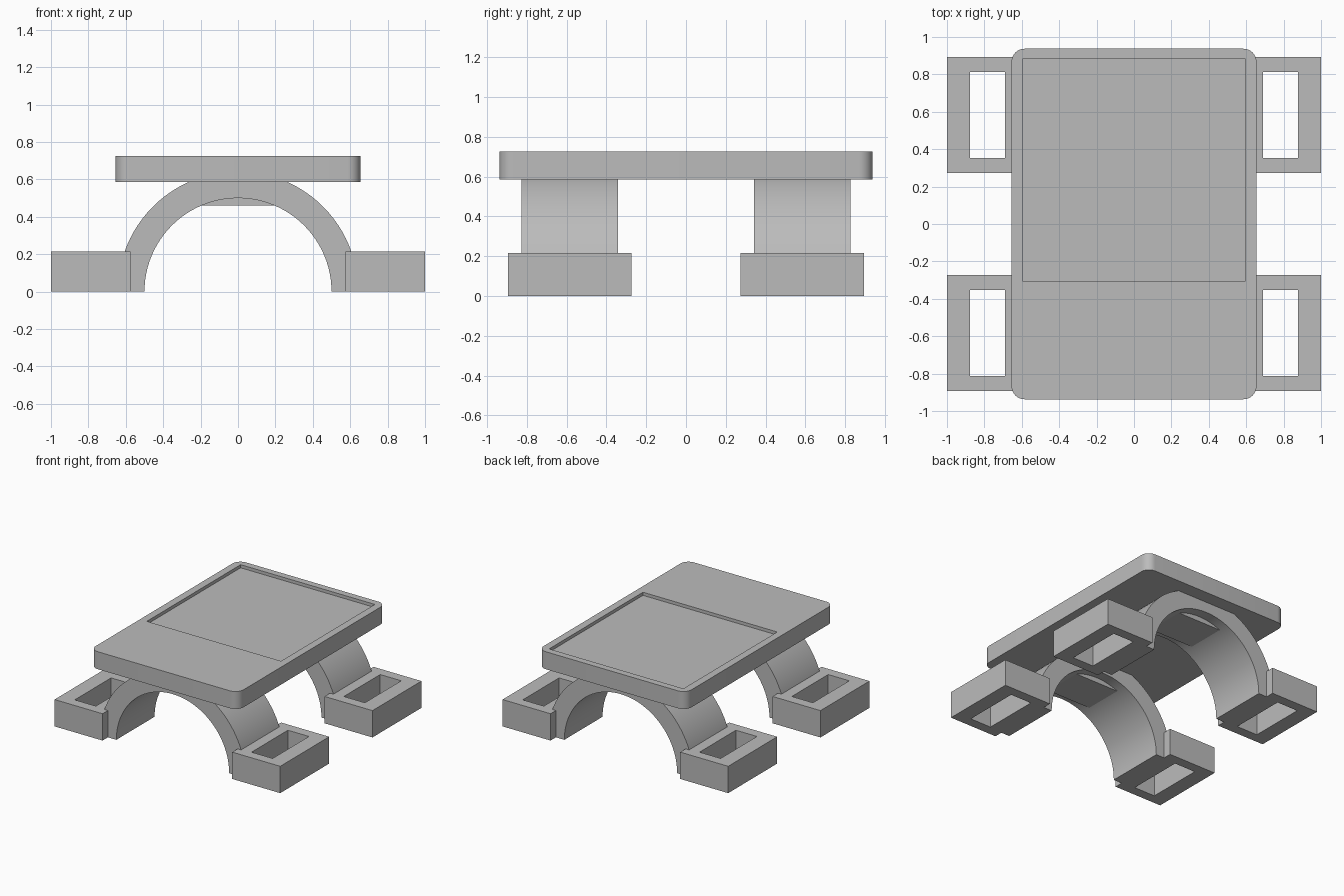
import bpy, bmesh, math
from mathutils import Vector

default = bpy.data.objects.get("Cube")
if default:
    bpy.data.objects.remove(default, do_unlink=True)

grey = bpy.data.materials.new("plain_grey")
grey.use_nodes = True
grey.diffuse_color = (0.5, 0.5, 0.5, 1)
grey.node_tree.nodes["Principled BSDF"].inputs["Base Color"].default_value = (0.5, 0.5, 0.5, 1)


def extrude(name, profile, along, low, high):
    """Extrude a 2D profile along z (profile in xy) or y (profile in xz)."""
    def place(a, b, t):
        return Vector((a, b, t)) if along == "z" else Vector((a, t, b))
    bm = bmesh.new()
    face = bm.faces.new([bm.verts.new(place(a, b, low)) for a, b in profile])
    moved = bmesh.ops.extrude_face_region(bm, geom=[face])["geom"]
    verts = [g for g in moved if isinstance(g, bmesh.types.BMVert)]
    bmesh.ops.translate(bm, verts=verts, vec=place(0, 0, high - low))
    bmesh.ops.recalc_face_normals(bm, faces=bm.faces)
    mesh = bpy.data.meshes.new(name)
    bm.to_mesh(mesh)
    bm.free()
    mesh.materials.append(grey)
    obj = bpy.data.objects.new(name, mesh)
    bpy.context.collection.objects.link(obj)
    return obj


def arc(radius, start, end, steps, cx=0, cy=0):
    angles = [math.radians(start + (end - start) * i / steps) for i in range(steps + 1)]
    return [(cx + radius * math.cos(a), cy + radius * math.sin(a)) for a in angles]


def rectangle(x0, x1, y0, y1):
    return [(x0, y0), (x1, y0), (x1, y1), (x0, y1)]


def cut(obj, cutter):
    """Subtract the cutter, bake the result and drop the cutter."""
    mod = obj.modifiers.new("cut", "BOOLEAN")
    mod.operation = "DIFFERENCE"
    mod.solver = "EXACT"
    mod.object = cutter
    graph = bpy.context.evaluated_depsgraph_get()
    baked = bpy.data.meshes.new_from_object(obj.evaluated_get(graph))
    obj.modifiers.clear()
    obj.data = baked
    bpy.data.objects.remove(cutter, do_unlink=True)


def smooth(obj):
    bpy.ops.object.select_all(action="DESELECT")
    obj.select_set(True)
    bpy.context.view_layer.objects.active = obj
    bpy.ops.object.shade_smooth_by_angle(angle=math.radians(30))


# Tray top with rounded corners and a shallow recess toward the back
half_x, half_y, corner = 0.655, 0.937, 0.07
outline = []
for i, (sx, sy) in enumerate([(1, 1), (-1, 1), (-1, -1), (1, -1)]):
    outline += arc(corner, 90 * i, 90 * i + 90, 8,
                   sx * (half_x - corner), sy * (half_y - corner))
tray = extrude("tray_top", outline, "z", 0.585, 0.725)
cut(tray, extrude("recess_cutter", rectangle(-0.595, 0.595, -0.305, 0.883), "z", 0.7, 0.8))
smooth(tray)

# Front and back pairs of legs
outer, inner, crown = 0.643, 0.5, 0.46
spread = math.degrees(math.acos(crown / inner))
for side, label in ((-1, "front"), (1, "back")):
    middle = side * 0.584

    # Half-ring arch
    ring = arc(outer, 0, 180, 48) + arc(inner, 180, 0, 48)
    arch = extrude(label + "_arch", ring, "y", middle - 0.242, middle + 0.242)
    smooth(arch)

    # Flat-bottomed filler under the crown of the arch
    segment = arc(inner + 0.02, 90 - spread, 90 + spread, 12)
    chord = inner * math.sin(math.radians(spread))
    extrude(label + "_crown_block", segment + [(-chord, crown), (chord, crown)],
            "y", middle - 0.16, middle + 0.16)

    # Foot frames with a slot through each
    for sx, hand in ((1, "left"), (-1, "right")):
        name = f"{label}_{hand}_foot"
        foot = extrude(name, rectangle(sx * 0.575, sx * 1.0, middle - 0.31, middle + 0.31),
                       "z", 0, 0.215)
        cut(foot, extrude("slot_cutter", rectangle(sx * 0.69, sx * 0.877,
                                                   middle - 0.23, middle + 0.23), "z", -0.1, 0.3))
